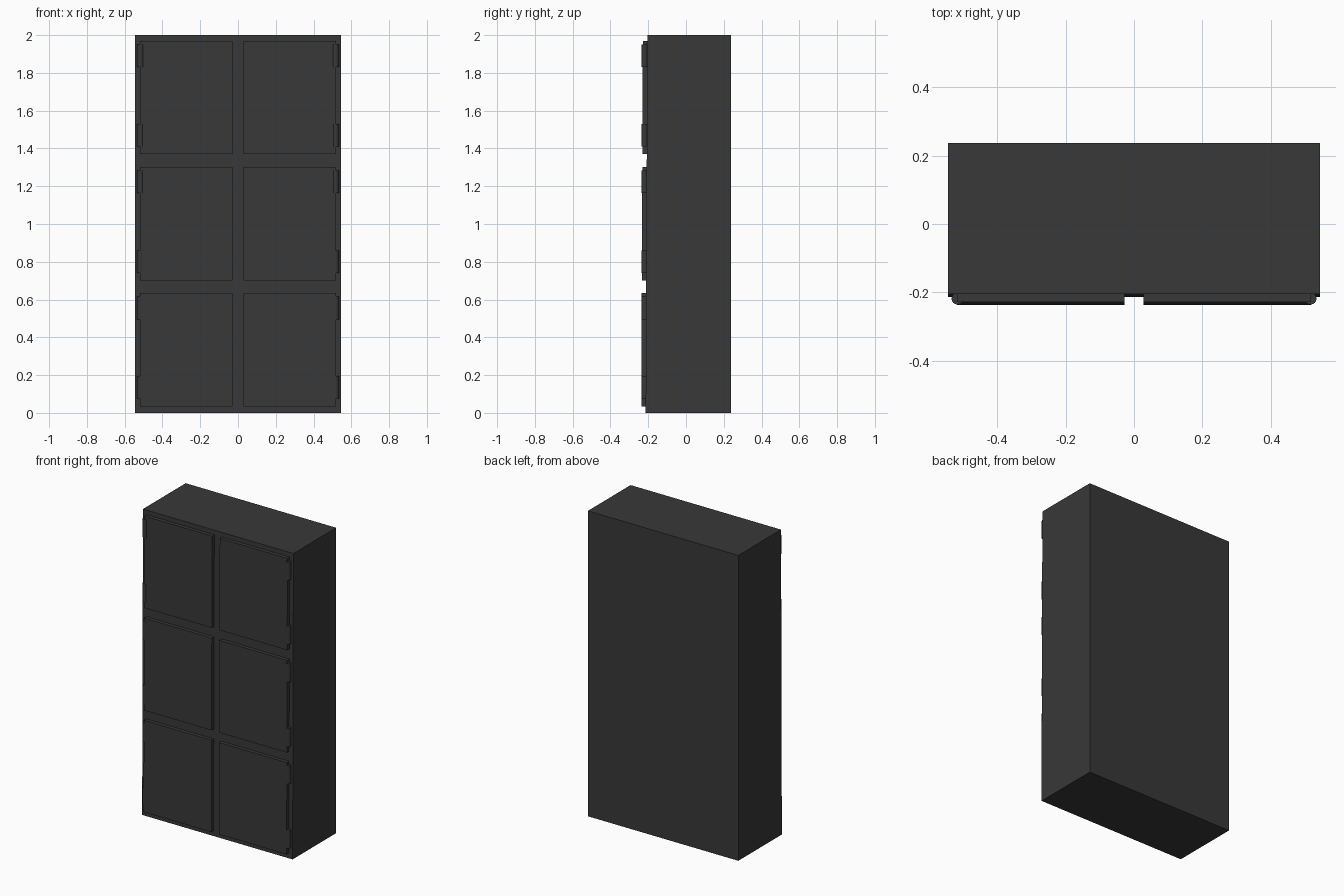
import bpy, bmesh, math

if "Cube" in bpy.data.objects:
    bpy.data.objects.remove(bpy.data.objects["Cube"])

W, TOP, BACK = 0.545, 2.0, 0.237
DOOR_T = 0.0235

mat = bpy.data.materials.new("dark_metal")
mat.diffuse_color = (0.04, 0.04, 0.04, 1)
mat.use_nodes = True
mat.node_tree.nodes["Principled BSDF"].inputs["Base Color"].default_value = mat.diffuse_color


def front_y(z):
    """Front plane of the cabinet, leaning back slightly towards the top."""
    return -0.2135 + 0.0085 * z / TOP


def finish(name, bm):
    bmesh.ops.recalc_face_normals(bm, faces=bm.faces)
    me = bpy.data.meshes.new(name)
    bm.to_mesh(me)
    bm.free()
    me.materials.append(mat)
    ob = bpy.data.objects.new(name, me)
    bpy.context.collection.objects.link(ob)
    return ob


def leaning_box(name, x0, x1, z0, z1, back, out):
    """Box whose front follows the leaning plane; back=None makes it a thin panel."""
    bm = bmesh.new()
    bmesh.ops.create_cube(bm, size=1)
    for v in bm.verts:
        z = z1 if v.co.z > 0 else z0
        x = x1 if v.co.x > 0 else x0
        if v.co.y < 0:
            y = front_y(z) - out
        else:
            y = back if back is not None else front_y(z) + 0.002
        v.co = (x, y, z)
    return finish(name, bm)


def hinge(name, x, z0, z1):
    bm = bmesh.new()
    bmesh.ops.create_cone(bm, cap_ends=True, segments=16, radius1=0.0172,
                          radius2=0.0172, depth=z1 - z0)
    ob = finish(name, bm)
    ob.location = (x, -0.2185, (z0 + z1) / 2)
    for p in ob.data.polygons:
        p.use_smooth = len(p.vertices) == 4
    return ob


# Cabinet body
leaning_box("cabinet_body", -W, W, 0, TOP, BACK, 0)

# Six doors in three rows, each with two hinge barrels on the outer edge
for row, (z0, z1) in enumerate([(0.035, 0.635), (0.70, 1.303), (1.37, 1.97)]):
    for side, s in (("left", -1), ("right", 1)):
        a, b = sorted((s * 0.028, s * 0.518))
        leaning_box(f"door_{side}_{row}", a, b, z0, z1, None, DOOR_T)
        for k, h in enumerate((z0 + 0.04, z1 - 0.14)):
            hinge(f"hinge_{side}_{row}_{k}", s * 0.517, h, h + 0.12)
